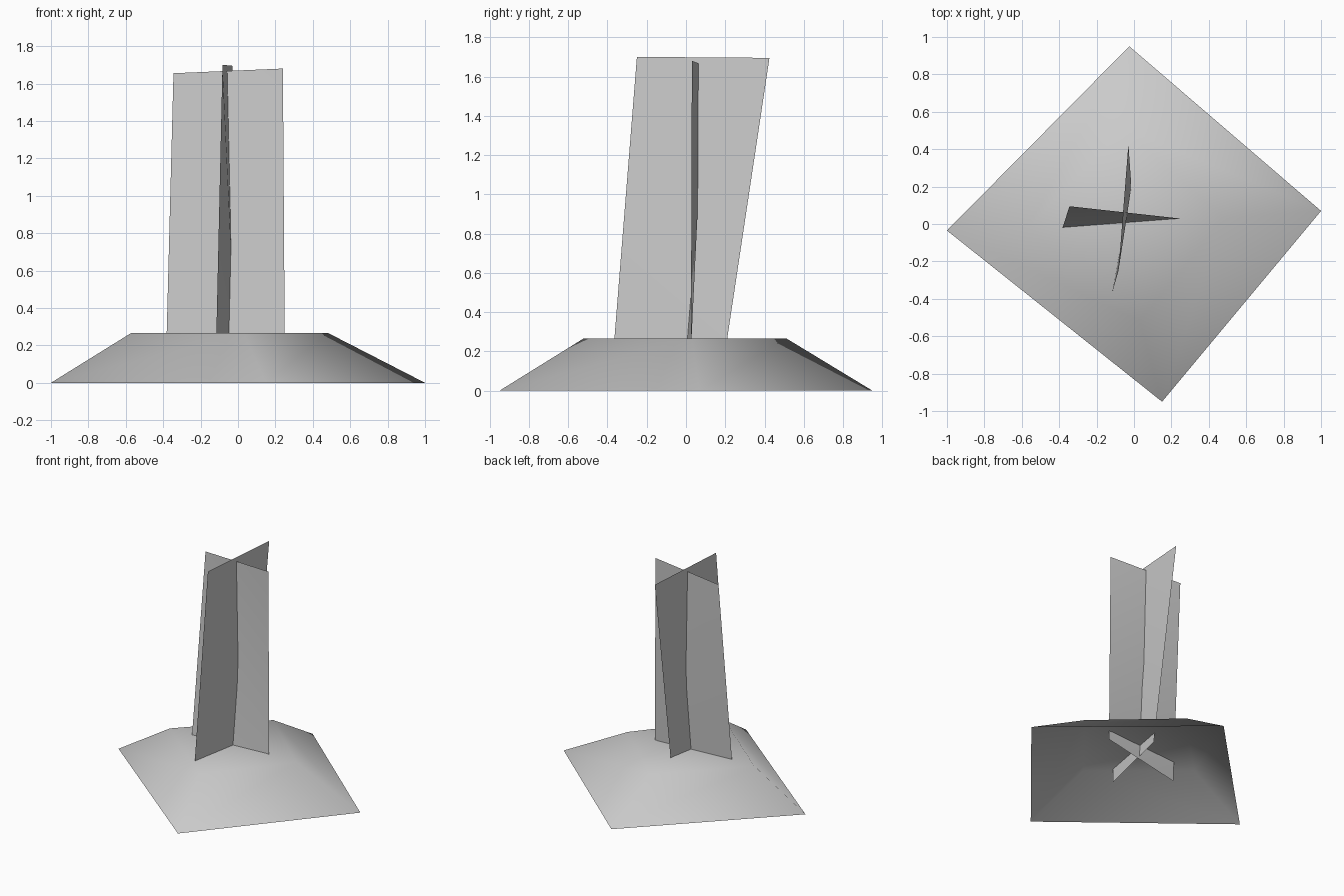
import bpy

if "Cube" in bpy.data.objects:
    bpy.data.objects.remove(bpy.data.objects["Cube"])

grey = bpy.data.materials.new("light_grey")
grey.diffuse_color = (0.6, 0.6, 0.6, 1.0)
grey.use_nodes = True
grey.node_tree.nodes["Principled BSDF"].inputs["Base Color"].default_value = grey.diffuse_color


def make_part(name, verts, faces):
    """Build a smooth-shaded mesh object from a few corners."""
    mesh = bpy.data.meshes.new(name)
    mesh.from_pydata(verts, [], faces)
    mesh.materials.append(grey)
    for face in mesh.polygons:
        face.use_smooth = True
    mesh.update()
    obj = bpy.data.objects.new(name, mesh)
    bpy.context.collection.objects.link(obj)
    return obj


def card(name, low_a, low_b, high_b, high_a):
    """Twisted upright sheet, folded along the low_b to high_a diagonal."""
    return make_part(name, [low_a, low_b, high_b, high_a], [(0, 1, 3), (1, 2, 3)])


# Ground mound: four-sided, flat-topped and open underneath
base = [(-1.0, -0.035), (0.15, -0.95), (1.0, 0.07), (-0.025, 0.95)]
top = [(-0.57, -0.02), (0.03, -0.52), (0.48, 0.03), (-0.055, 0.51)]
verts = [(x, y, 0.0) for x, y in base] + [(x, y, 0.267) for x, y in top]
faces = [(i, (i + 1) % 4, (i + 1) % 4 + 4, i + 4) for i in range(4)]
make_part("ground_mound", verts, faces + [(4, 5, 6, 7)])

# Two crossed sheets, with their feet sunk through the mound top
card("wide_card", (-0.385, -0.03, 0.12), (0.25, 0.025, 0.20),
     (0.24, 0.03, 1.68), (-0.345, 0.095, 1.655))
card("deep_card", (-0.118, -0.373, 0.16), (-0.014, 0.20, 0.20),
     (-0.03, 0.425, 1.695), (-0.083, -0.25, 1.70))
